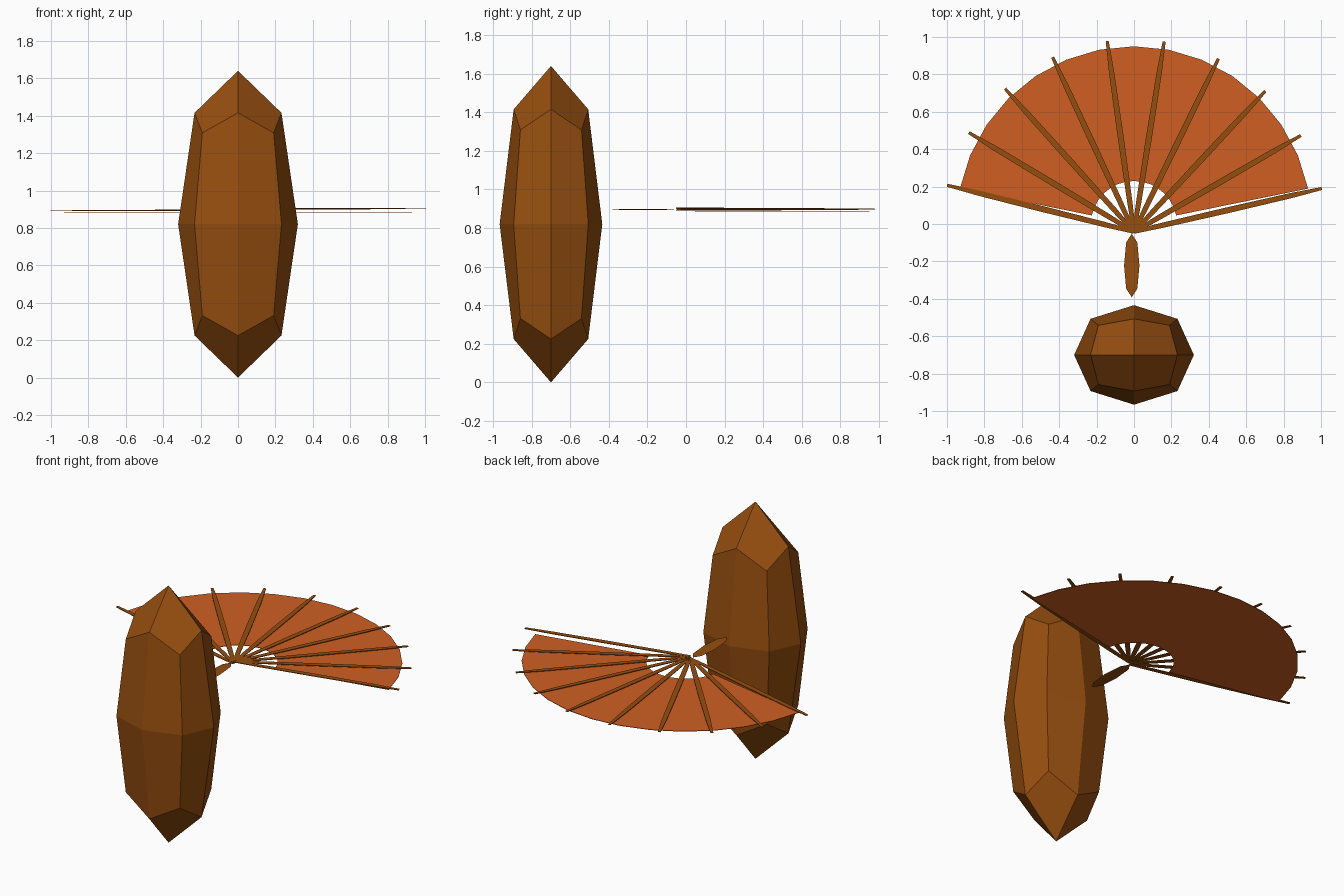
import bpy, bmesh, math
from mathutils import Vector

if "Cube" in bpy.data.objects:
    bpy.data.objects.remove(bpy.data.objects["Cube"])


def srgb(*c):
    return [((v / 255 + 0.055) / 1.055) ** 2.4 if v > 10 else v / 255 / 12.92 for v in c] + [1]


def material(name, *c):
    m = bpy.data.materials.new(name)
    m.diffuse_color = srgb(*c)
    m.use_nodes = True
    m.node_tree.nodes["Principled BSDF"].inputs["Base Color"].default_value = m.diffuse_color
    return m


WOOD = material("brown_wood", 150, 78, 15)
ORANGE = material("burnt_orange", 208, 95, 35)


def add_mesh(name, verts, faces, mat):
    me = bpy.data.meshes.new(name)
    me.from_pydata(verts, [], faces)
    bm = bmesh.new()
    bm.from_mesh(me)
    bmesh.ops.recalc_face_normals(bm, faces=bm.faces)
    bm.to_mesh(me)
    bm.free()
    me.materials.append(mat)
    ob = bpy.data.objects.new(name, me)
    bpy.context.collection.objects.link(ob)
    return ob


def rounded_box(name, loc, half, mat):
    """Cube smoothed once; half is the final half size."""
    bpy.ops.mesh.primitive_cube_add(size=2, location=loc)
    ob = bpy.context.object
    ob.name = name
    for v in ob.data.vertices:
        v.co = [c * h / 0.8395 for c, h in zip(v.co, half)]
    ob.data.materials.append(mat)
    sub = ob.modifiers.new("round", 'SUBSURF')
    sub.levels = sub.render_levels = 1
    return ob


# Upright body and the small flat handle behind it
rounded_box("body", (0, -0.70, 0.82), (0.32, 0.266, 0.82), WOOD)
rounded_box("handle", (-0.012, -0.222, 0.897), (0.041, 0.170, 0.003), WOOD)

# Fan leaf: thin ring sector
N, verts, faces = 14, [], []
for i in range(N + 1):
    a = math.radians(11.5 + 157 * i / N)
    for r, z in ((0.23, 0.883), (0.95, 0.883), (0.95, 0.886), (0.23, 0.886)):
        verts.append((r * math.cos(a), r * math.sin(a), z))
for i in range(N):
    for k in range(4):
        j = (k + 1) % 4
        faces.append((4 * i + k, 4 * i + j, 4 * i + 4 + j, 4 * i + 4 + k))
faces += [(0, 1, 2, 3), tuple(4 * N + k for k in range(4))]
add_mesh("fan_leaf", verts, faces, ORANGE)

# Ribs: slim tapered sticks, each a little higher than its left neighbour
profile = [(0.0, 0.010), (0.16, 0.014), (0.52, 0.016), (0.86, 0.014), (1.03, 0.008)]
for i in range(10):
    a = math.radians(166 - 153 * i / 9)
    along = Vector((math.cos(a), math.sin(a), 0))
    side = Vector((-along.y, along.x, 0))
    base = Vector((0, -0.042, 0.892 + 0.0014 * i))
    outline = [base + along * d + side * w for d, w in profile]
    outline += [base + along * d - side * w for d, w in reversed(profile)]
    n = len(outline)
    up = Vector((0, 0, 0.002))
    verts = [p - up for p in outline] + [p + up for p in outline]
    faces = [tuple(range(n)), tuple(range(n, 2 * n))]
    faces += [(k, (k + 1) % n, n + (k + 1) % n, n + k) for k in range(n)]
    add_mesh(f"fan_rib_{i + 1}", verts, faces, WOOD)
